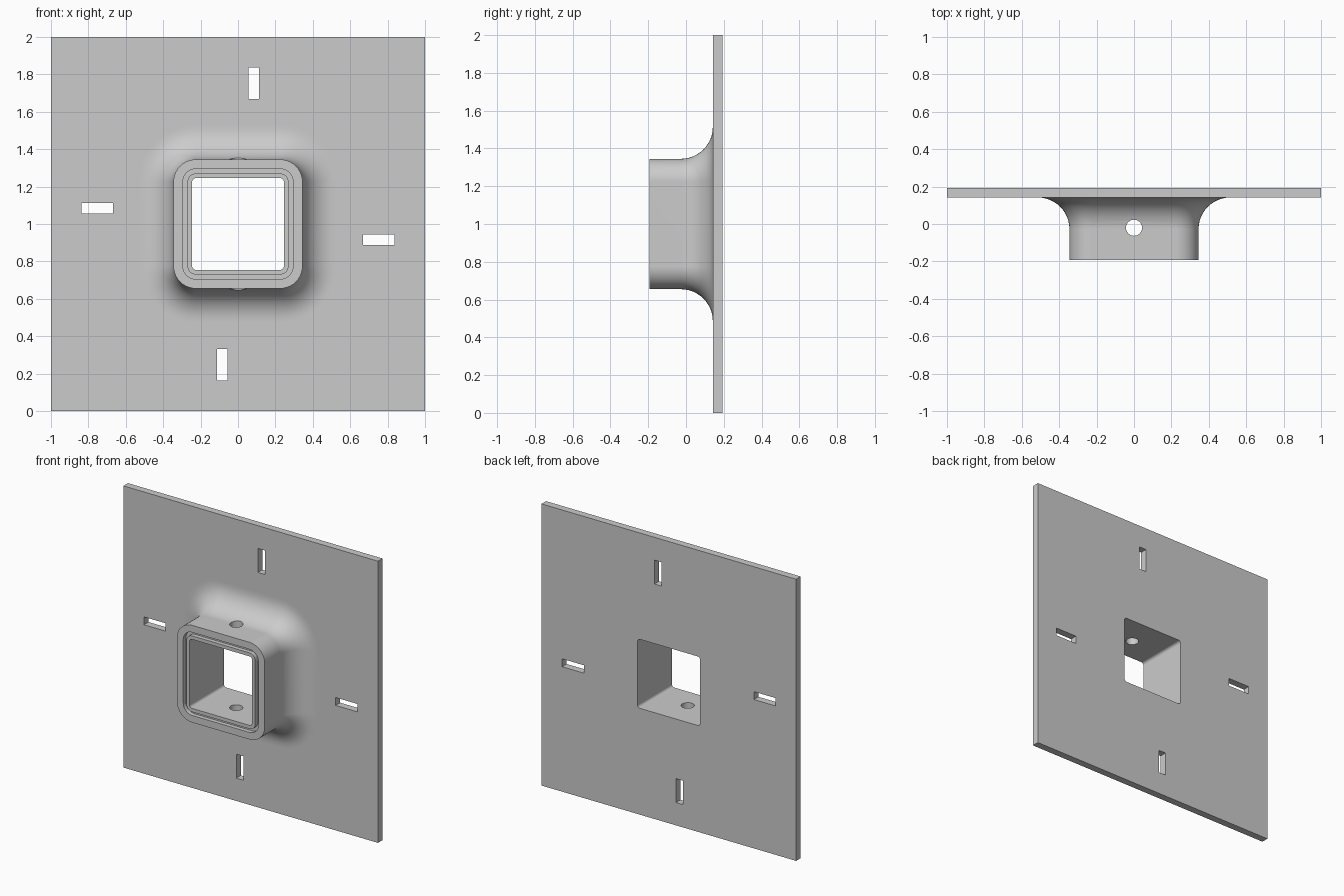
import bpy, bmesh, math
from mathutils import Matrix

if "Cube" in bpy.data.objects:
    bpy.data.objects.remove(bpy.data.objects["Cube"], do_unlink=True)

CENTRE_Z = 1.0
SEGMENTS = 10          # steps per rounded corner
FRONT, PLATE_FRONT, BACK = -0.193, 0.142, 0.193

grey = bpy.data.materials.new("light grey")
grey.use_nodes = True
colour = (0.6, 0.6, 0.6, 1)
grey.diffuse_color = colour
grey.node_tree.nodes["Principled BSDF"].inputs["Base Color"].default_value = colour


def new_object(name, bm):
    bmesh.ops.recalc_face_normals(bm, faces=bm.faces)
    mesh = bpy.data.meshes.new(name)
    bm.to_mesh(mesh)
    bm.free()
    mesh.materials.append(grey)
    obj = bpy.data.objects.new(name, mesh)
    bpy.context.collection.objects.link(obj)
    return obj


def rounded_square(bm, y, half, radius):
    """One loop of the loft, square with rounded corners."""
    loop = []
    for corner in range(4):
        mid = math.pi / 4 + corner * math.pi / 2
        cx = math.copysign(half - radius, math.cos(mid))
        cz = math.copysign(half - radius, math.sin(mid))
        for i in range(SEGMENTS + 1):
            a = (corner + i / SEGMENTS) * math.pi / 2
            loop.append(bm.verts.new((cx + radius * math.cos(a), y,
                                      CENTRE_Z + cz + radius * math.sin(a))))
    return loop


# Section from the back of the bore, round the collar rim, flare and plate edge
section = [
    (BACK, 0.245, 0.02), (FRONT, 0.245, 0.02),
    (FRONT, 0.27, 0.045), (FRONT + 0.03, 0.27, 0.045),
    (FRONT + 0.03, 0.295, 0.07), (FRONT, 0.295, 0.07),
    (FRONT, 0.345, 0.12),
]
FLARE = 0.17
for i in range(13):
    a = i / 12 * math.pi / 2
    grow = FLARE * (1 - math.cos(a))
    section.append((PLATE_FRONT - FLARE + FLARE * math.sin(a),
                    0.345 + grow, 0.12 + grow))
section += [(PLATE_FRONT, 0.53, 0.305), (PLATE_FRONT, 1, 0), (BACK, 1, 0)]

bm = bmesh.new()
loops = [rounded_square(bm, *s) for s in section]
for a, b in zip(loops, loops[1:] + loops[:1]):
    n = len(a)
    for i in range(n):
        j = (i + 1) % n
        bm.faces.new((a[i], a[j], b[j], b[i]))
bmesh.ops.remove_doubles(bm, verts=bm.verts, dist=0.0001)
plate = new_object("flanged_square_socket", bm)

# Cutters: four slots turned about the centre, and one vertical pin hole
cutters = []
for k in range(4):
    bm = bmesh.new()
    bmesh.ops.create_cube(bm, size=1)
    bmesh.ops.scale(bm, vec=(0.056, 0.3, 0.17), verts=bm.verts)
    bmesh.ops.translate(bm, vec=(0.085, 0.17, 0.753), verts=bm.verts)
    bmesh.ops.rotate(bm, matrix=Matrix.Rotation(k * math.pi / 2, 3, 'Y'), verts=bm.verts)
    bmesh.ops.translate(bm, vec=(0, 0, CENTRE_Z), verts=bm.verts)
    cutters.append(new_object("slot_cutter", bm))

bm = bmesh.new()
bmesh.ops.create_cone(bm, cap_ends=True, segments=32, radius1=0.043, radius2=0.043, depth=1.2)
bmesh.ops.translate(bm, vec=(0, -0.02, CENTRE_Z), verts=bm.verts)
cutters.append(new_object("pin_hole_cutter", bm))

bpy.ops.object.select_all(action='DESELECT')
bpy.context.view_layer.objects.active = plate
plate.select_set(True)
for cutter in cutters:
    cutter.hide_render = True
    cut = plate.modifiers.new("cut", 'BOOLEAN')
    cut.operation = 'DIFFERENCE'
    cut.solver = 'EXACT'
    cut.object = cutter
    bpy.ops.object.modifier_apply(modifier=cut.name)
    bpy.data.objects.remove(cutter, do_unlink=True)

# Smooth corners and flare, crisp edges
bpy.ops.object.shade_smooth_by_angle(angle=math.radians(30))
plate.modifiers.new("flat_plate_normals", 'WEIGHTED_NORMAL').keep_sharp = True
